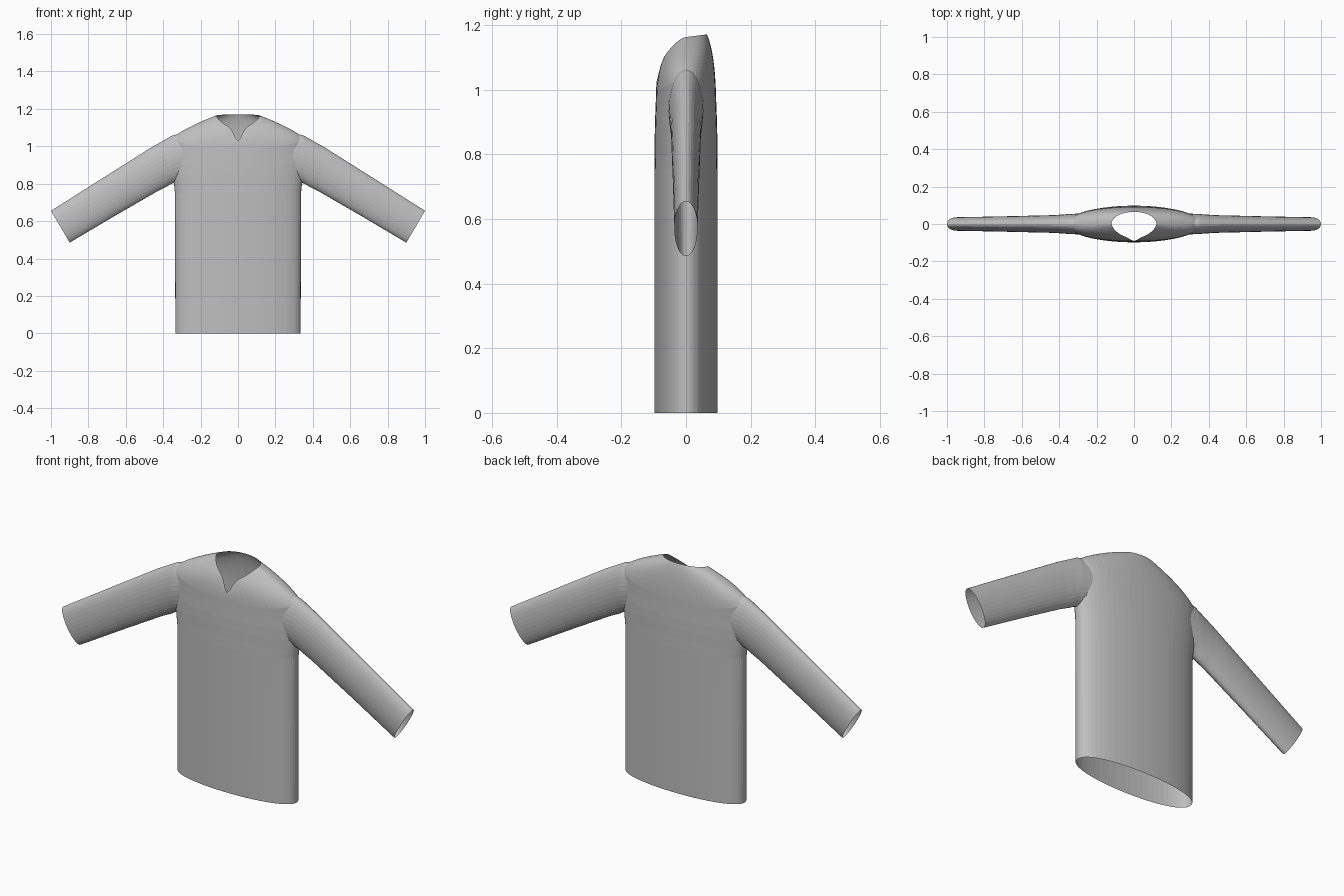
import bpy, bmesh, math
from mathutils import Vector

cube = bpy.data.objects.get("Cube")
if cube:
    bpy.data.objects.remove(cube, do_unlink=True)

grey = bpy.data.materials.new("light grey cloth")
grey.use_nodes = True
colour = (0.52, 0.52, 0.52, 1)
grey.diffuse_color = colour
grey.node_tree.nodes["Principled BSDF"].inputs["Base Color"].default_value = colour


def loft(name, rings, skip=None):
    """Join closed rings of points into an open shell, leaving out skipped faces."""
    bm = bmesh.new()
    rows = [[bm.verts.new(p) for p in ring] for ring in rings]
    n = len(rows[0])
    for low, high in zip(rows, rows[1:]):
        for i in range(n):
            j = (i + 1) % n
            bm.faces.new((low[i], low[j], high[j], high[i]))
    if skip:
        holes = [f for f in bm.faces if skip(f.calc_center_median())]
        bmesh.ops.delete(bm, geom=holes, context='FACES')
    mesh = bpy.data.meshes.new(name)
    bm.to_mesh(mesh)
    bm.free()
    mesh.materials.append(grey)
    obj = bpy.data.objects.new(name, mesh)
    bpy.context.collection.objects.link(obj)
    return obj


SEG = 64
angles = [2 * math.pi * i / SEG for i in range(SEG)]


def torso_point(a, width, depth, z):
    s = math.sin(a)
    return Vector((width * math.cos(a), math.copysign(depth * abs(s) ** 0.87, s), z))


def neck_point(a):
    # Round at the back, dipping to a narrow slit at the front
    x, s = 0.12 * math.cos(a), math.sin(a)
    if s >= 0:
        return Vector((x, 0.065 * s, 1.163 + 0.008 * s))
    f = -s
    slit = f ** 40
    return Vector((x, -0.075 * f ** 1.3 - 0.015 * slit,
                   1.163 - 0.07 * f ** 2 - 0.063 * slit))


# Straight torso up to the chest
rings = [[torso_point(a, w, d, z) for a in angles] for w, d, z in (
    (0.335, 0.098, 0), (0.337, 0.098, 0.75), (0.342, 0.097, 0.80),
    (0.347, 0.097, 0.85), (0.35, 0.096, 0.90), (0.35, 0.094, 0.95))]

# Curved yoke from the chest over the shoulders to the neckline
STEPS = 14
for k in range(STEPS + 1):
    t = k / STEPS
    ring = []
    for a in angles:
        s = abs(math.sin(a))
        start = torso_point(a, 0.35, 0.093, 0.98 + 0.06 * (1 - s) ** 0.7)
        end = neck_point(a)
        mid = start.lerp(end, 0.12)
        mid.z = start.z + (end.z - start.z) * (0.35 + 0.35 * s)
        ring.append(start * (1 - t) ** 2 + mid * 2 * t * (1 - t) + end * t * t)
    rings.append(ring)

loft("sweater_body", rings,
     lambda c: abs(c.x) > 0.325 and 0.84 < c.z < 1.01)

# Sleeve stations: top edge, bottom edge, half thickness
stations = [((0.28, 1.075), (0.30, 0.82), 0.056),
            ((0.35, 1.058), (0.355, 0.80), 0.053),
            ((0.40, 1.03), (0.38, 0.785), 0.050),
            ((0.46, 0.996), (0.43, 0.76), 0.047),
            ((0.73, 0.826), (0.665, 0.624), 0.041),
            ((1.0, 0.655), (0.90, 0.485), 0.036)]


def sleeve(name, side):
    rings = []
    for top, low, half in stations:
        top, low = Vector((top[0], 0, top[1])), Vector((low[0], 0, low[1]))
        centre, up = (top + low) / 2, (top - low) / 2
        ring = []
        for i in range(32):
            a = side * 2 * math.pi * i / 32
            p = centre + up * math.sin(a) + Vector((0, half * math.cos(a), 0))
            ring.append((side * p.x, p.y, p.z))
        rings.append(ring)
    return loft(name, rings)


sleeve("left_sleeve", 1)
sleeve("right_sleeve", -1)
